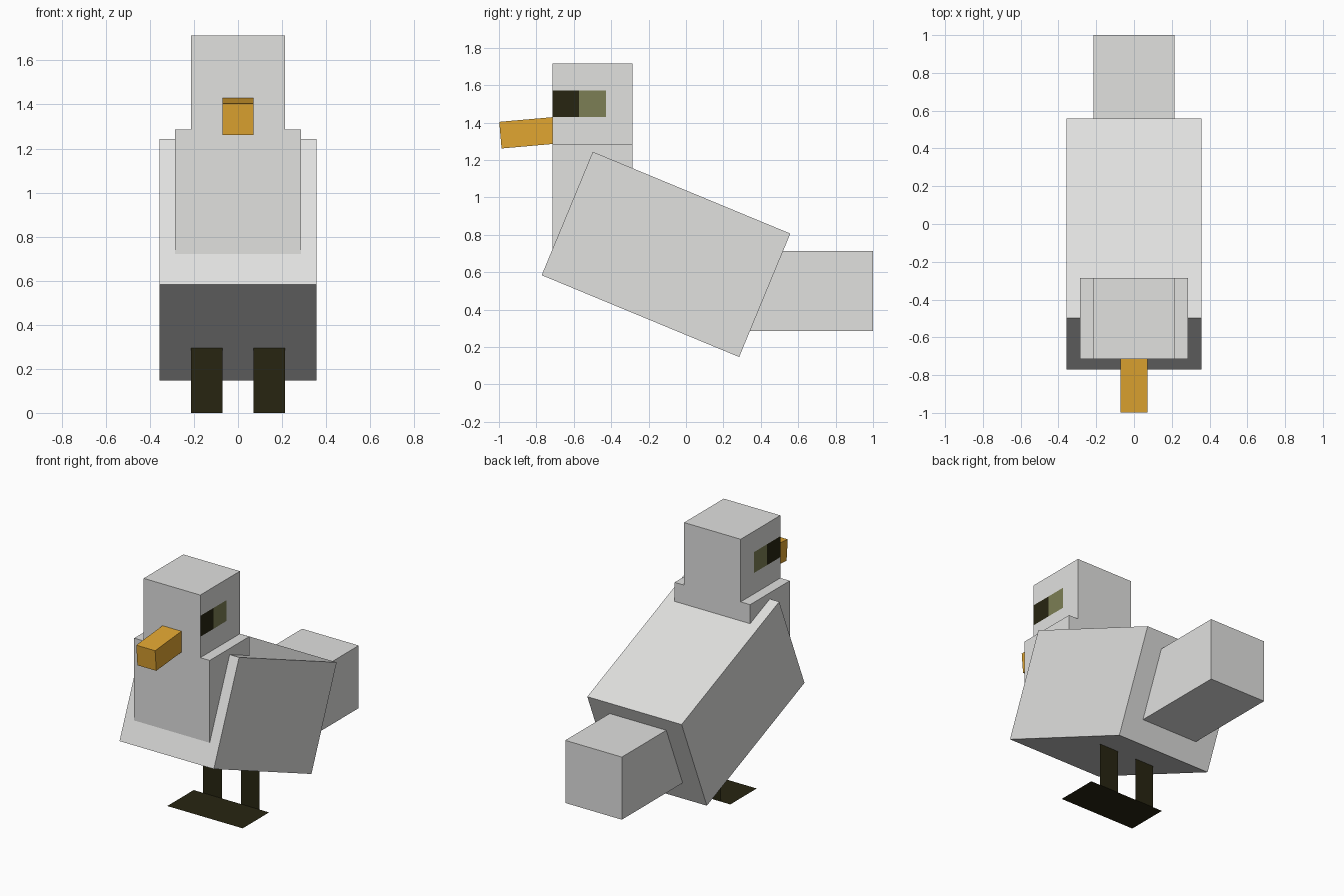
import bpy, bmesh, math
from mathutils import Matrix, Vector

cube = bpy.data.objects.get("Cube")
if cube:
    bpy.data.objects.remove(cube, do_unlink=True)

U = 1 / 14  # block unit


def material(name, rgb):
    m = bpy.data.materials.new(name)
    m.use_nodes = True
    m.diffuse_color = (*rgb, 1)
    bsdf = next(n for n in m.node_tree.nodes if n.type == 'BSDF_PRINCIPLED')
    bsdf.inputs["Base Color"].default_value = (*rgb, 1)
    return m


feather = material("pale grey feather", (0.75, 0.75, 0.74))
orange = material("orange beak", (0.75, 0.38, 0.031))
dark = material("near black", (0.0207, 0.0187, 0.0057))
olive = material("olive eye", (0.202, 0.21, 0.09))


def finish(name, bm, mats, loc=(0, 0, 0), tilt=0):
    mesh = bpy.data.meshes.new(name)
    bm.to_mesh(mesh)
    bm.free()
    for m in mats:
        mesh.materials.append(m)
    ob = bpy.data.objects.new(name, mesh)
    ob.location = loc
    ob.rotation_euler.x = math.radians(tilt)
    bpy.context.collection.objects.link(ob)
    return ob


def box_mesh(size):
    bm = bmesh.new()
    bmesh.ops.create_cube(bm, size=1, matrix=Matrix.Diagonal((*size, 1)))
    return bm


def box(name, size, loc, mat, tilt=0):
    return finish(name, box_mesh(size), [mat], loc, tilt)


def sheet(name, corners, mat):
    bm = bmesh.new()
    bm.faces.new([bm.verts.new(c) for c in corners])
    return finish(name, bm, [mat])


# Body, chest and tail
box("body", (10 * U, 16 * U, 10 * U), (0, -0.107, 0.695), feather, -22.5)
box("chest", (8 * U, 6 * U, 8 * U), (0, -7 * U, 14 * U), feather)
box("tail", (6 * U, 10 * U, 6 * U), (0, 9 * U, 7 * U), feather)

# Beak, dipping slightly forward
box("beak", (2 * U, 4 * U, 2 * U), (0, -0.850, 1.345), orange, 5)

# Head, with the eyes cut into its side faces
bm = box_mesh((6 * U, 6 * U, 6 * U))
for axis, at in (((0, 1, 0), -U), ((0, 1, 0), U), ((0, 0, 1), -U), ((0, 0, 1), U)):
    bmesh.ops.bisect_plane(bm, geom=bm.verts[:] + bm.edges[:] + bm.faces[:],
                           plane_co=Vector(axis) * at, plane_no=axis)
bm.normal_update()
for f in bm.faces:
    c = f.calc_center_median()
    if abs(f.normal.x) > 0.9 and abs(c.z) < U and c.y < U:
        f.material_index = 1 if c.y < -U else 2
finish("head", bm, [feather, dark, olive], (0, -7 * U, 21 * U))

# Flat legs and one shared flat foot
for side, s in (("left", 1), ("right", -1)):
    xa, xb = sorted((s * U, s * 3 * U))
    sheet(side + "_leg", [(xa, -U, 0), (xb, -U, 0), (xb, -U, 5 * U), (xa, -U, 5 * U)], dark)
sheet("feet", [(-4 * U, -5 * U, 0), (4 * U, -5 * U, 0), (4 * U, -U, 0), (-4 * U, -U, 0)], dark)
